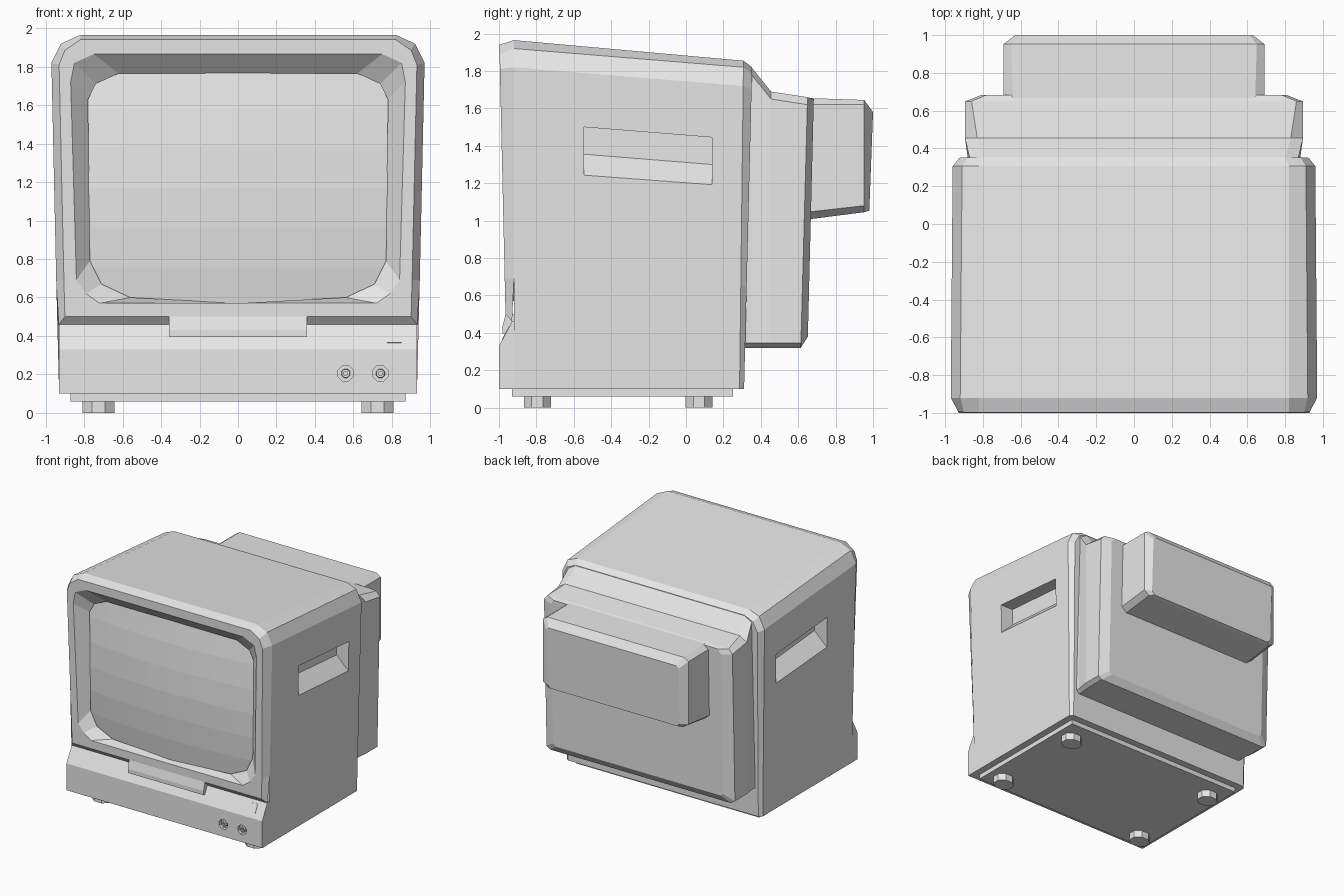
import bpy, bmesh, math

cube = bpy.data.objects.get("Cube")
if cube:
    bpy.data.objects.remove(cube, do_unlink=True)

grey = bpy.data.materials.new("light_grey_plastic")
grey.use_nodes = True
grey.diffuse_color = (0.8, 0.8, 0.8, 1)
grey.node_tree.nodes["Principled BSDF"].inputs["Base Color"].default_value = (0.8, 0.8, 0.8, 1)


def finish(name, bm):
    bmesh.ops.recalc_face_normals(bm, faces=bm.faces)
    mesh = bpy.data.meshes.new(name)
    bm.to_mesh(mesh)
    bm.free()
    mesh.materials.append(grey)
    obj = bpy.data.objects.new(name, mesh)
    bpy.context.collection.objects.link(obj)
    return obj


def loft(name, rings, caps=True):
    """Skin a row of closed rings that have equal point counts."""
    bm = bmesh.new()
    loops = [[bm.verts.new(p) for p in ring] for ring in rings]
    n = len(loops[0])
    for a, b in zip(loops, loops[1:]):
        for i in range(n):
            j = (i + 1) % n
            bm.faces.new((a[i], a[j], b[j], b[i]))
    if caps:
        bm.faces.new(loops[0])
        bm.faces.new(loops[-1])
    return finish(name, bm)


def sym(half, y):
    """Mirror half an (x, z) outline; y is a number or a function of z."""
    pts = half + [(-x, z) for x, z in reversed(half) if x]
    return [(x, y(z) if callable(y) else y, z) for x, z in pts]


def prism_x(name, profile, x0, x1):
    return loft(name, [[(x, y, z) for y, z in profile] for x in (x0, x1)])


def octagon(rx, ry):
    angles = [math.pi * (i + 0.5) / 4 for i in range(8)]
    return [(rx * math.cos(a), ry * math.sin(a)) for a in angles]


def cut(target, cutter):
    mod = target.modifiers.new("cut", "BOOLEAN")
    mod.operation = "DIFFERENCE"
    mod.solver = "EXACT"
    mod.object = cutter
    cutter.hide_render = True
    bpy.context.view_layer.objects.active = target
    bpy.ops.object.modifier_apply(modifier=mod.name)
    bpy.data.objects.remove(cutter, do_unlink=True)


# Main cabinet shell, closed off behind the screen
inside = [(0.85, 0.15), (0.86, 0.69), (0.86, 1.75), (0.84, 1.84), (0.75, 1.88)]
front = [(0.93, 0.1), (0.945, 0.69), (0.97, 1.82), (0.92, 1.92), (0.82, 1.965)]
rear = [(0.93, 0.1), (0.94, 0.65), (0.96, 1.72), (0.91, 1.82), (0.82, 1.855)]
back = [(0.905, 0.1), (0.91, 0.65), (0.925, 1.7), (0.88, 1.785), (0.8, 1.82)]
cabinet = loft("cabinet", [
    sym(inside, -0.7), sym(front, -0.92),
    sym(rear, lambda z: 0.285 + 0.012 * z),
    sym(back, lambda z: 0.308 + 0.025 * z)])

# Slanted hand grips cut into both sides
for side in (1, -1):
    grip = [(1.05, 1.5), (0.84, 1.5), (0.84, 1.355), (0.958, 1.24), (1.05, 1.15)]
    cut(cabinet, loft("grip_cutter", [
        [(side * x, y, z - drop) for x, z in grip]
        for y, drop in ((-0.545, 0), (0.14, 0.055))]))


# Screen surround: groove edge, chamfer, flat bezel, recess wall
def bezel_y(z):
    return -0.965 - 0.023 * (z - 0.5)


outer = [(0, 0.46), (0.73, 0.46), (0.932, 0.46)] + front[1:]
face = [(0, 0.5), (0.73, 0.5), (0.9, 0.5), (0.905, 0.69),
        (0.93, 1.81), (0.9, 1.885), (0.82, 1.94)]
opening = [(0, 0.57), (0.72, 0.57), (0.79, 0.62), (0.84, 0.69),
           (0.87, 1.72), (0.85, 1.82), (0.75, 1.865)]
inner = [(0, 0.57), (0.56, 0.6), (0.71, 0.67), (0.77, 0.79),
         (0.78, 1.63), (0.74, 1.71), (0.62, 1.765)]
loft("screen_surround", [
    sym(outer, lambda z: -0.93 if z < 0.5 else -0.92),
    sym(face, bezel_y), sym(opening, bezel_y), sym(inner, -0.9)], caps=False)

# Bulging screen
bm = bmesh.new()
bmesh.ops.create_grid(bm, x_segments=8, y_segments=6, size=1)
for v in bm.verts:
    u, w = v.co.x, v.co.y
    v.co = (0.8 * u, -0.955 + 0.055 * (u * u + w * w), 1.17 + 0.62 * w)
bmesh.ops.reverse_faces(bm, faces=bm.faces)
finish("screen", bm)

# Control panel with a sloped top and a raised centre tab
panel = prism_x("control_panel", [
    (-0.93, 0.46), (-1, 0.33), (-1, 0.1), (-0.9, 0.1), (-0.9, 0.46)], -0.93, 0.93)
prism_x("centre_tab", [
    (-0.965, 0.5), (-0.982, 0.43), (-0.982, 0.395), (-0.9, 0.395), (-0.9, 0.5)],
    -0.36, 0.36)
prism_x("power_button", [
    (-0.985, 0.365), (-0.947, 0.435), (-0.93, 0.43), (-0.97, 0.36)], 0.775, 0.85)

# Recessed sockets with a centre pin
for x0 in (0.56, 0.74):
    def ring(r, y):
        return [(x0 + x, y, 0.205 + z) for x, z in octagon(r, r)]
    cut(panel, loft("socket_cutter", [ring(0.043, -1.05), ring(0.043, -0.97)]))
    loft("socket_pin", [ring(0.026, -0.96), ring(0.022, -0.995),
                        ring(0.011, -0.995), ring(0.011, -0.975)])

# Rear housing
loft("rear_housing", [
    sym([(0.85, 0.32), (0.88, 0.345), (0.87, 1.74), (0.8, 1.79)], 0.28),
    sym([(0.85, 0.32), (0.88, 0.345), (0.87, 1.78), (0.8, 1.82)], 0.35),
    sym([(0.86, 0.32), (0.895, 0.345), (0.895, 1.65), (0.83, 1.69)], 0.455),
    sym([(0.86, 0.32), (0.895, 0.345), (0.895, 1.62), (0.86, 1.66)],
        lambda z: 0.605 + 0.027 * z),
    sym([(0.78, 0.38), (0.81, 0.4), (0.81, 1.61), (0.78, 1.65)],
        lambda z: 0.642 + 0.025 * z)])

# Tube cover at the back
loft("tube_cover", [
    sym([(0.64, 1.0), (0.69, 1.04), (0.69, 1.62), (0.64, 1.657)], 0.6),
    sym([(0.64, 1.045), (0.69, 1.08), (0.69, 1.62), (0.65, 1.645)], 0.953),
    sym([(0.6, 1.053), (0.63, 1.08), (0.63, 1.56), (0.61, 1.58)],
        lambda z: 0.98 + 0.038 * (z - 1.053))])

# Base plate and feet
prism_x("base_plate", [(-0.93, 0.06), (0.25, 0.06), (0.25, 0.12), (-0.93, 0.12)],
        -0.87, 0.87)
for x0 in (-0.725, 0.725):
    for y0 in (-0.795, 0.07):
        loft("foot", [[(x0 + x, y0 + y, z) for x, y in octagon(0.09, 0.078)]
                      for z in (0, 0.07)])
